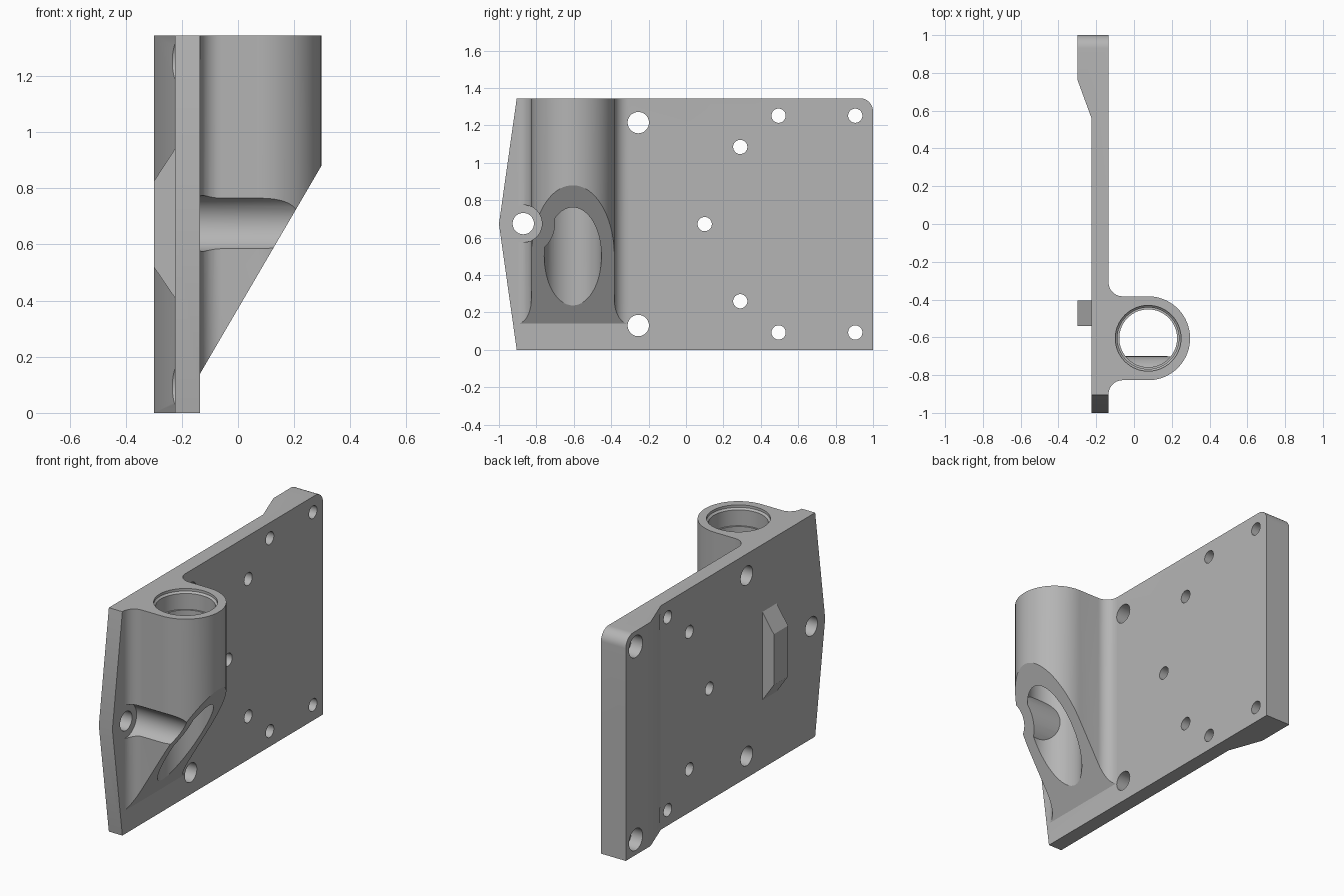
import bpy, bmesh, math
from mathutils import Vector

if "Cube" in bpy.data.objects:
    bpy.data.objects.remove(bpy.data.objects["Cube"], do_unlink=True)

grey = bpy.data.materials.new("machined grey")
grey.use_nodes = True
colour = (0.46, 0.46, 0.46, 1)
grey.diffuse_color = colour
grey.node_tree.nodes["Principled BSDF"].inputs["Base Color"].default_value = colour

H = 1.345                  # overall height
BACK, FACE = -0.225, -0.135  # plate surfaces
REAR = -0.30               # rear of the thick end and lug
BX, BY, BR = 0.075, -0.605, 0.222  # boss axis and radius
SCREW = (-0.87, 0.675)     # front screw position


def prism(name, points, axis, lo, hi):
    """Extrude a 2D outline along an axis between lo and hi."""
    place = {"x": lambda a, b, t: (t, a, b),
             "y": lambda a, b, t: (a, t, b),
             "z": lambda a, b, t: (a, b, t)}[axis]
    bm = bmesh.new()
    face = bm.faces.new([bm.verts.new(place(a, b, lo)) for a, b in points])
    top = bmesh.ops.extrude_face_region(bm, geom=[face])
    shift = Vector(place(0, 0, hi - lo))
    moved = [v for v in top["geom"] if isinstance(v, bmesh.types.BMVert)]
    bmesh.ops.translate(bm, verts=moved, vec=shift)
    bmesh.ops.recalc_face_normals(bm, faces=bm.faces)
    return finish(name, bm)


def finish(name, bm):
    mesh = bpy.data.meshes.new(name)
    bm.to_mesh(mesh)
    bm.free()
    mesh.materials.append(grey)
    ob = bpy.data.objects.new(name, mesh)
    bpy.context.collection.objects.link(ob)
    return ob


def arc(cx, cy, r, start, end, n):
    angles = [math.radians(start + (end - start) * i / n) for i in range(n + 1)]
    return [(cx + r * math.cos(a), cy + r * math.sin(a)) for a in angles]


def rod(name, y, z, r, lo, hi):
    """Round bar along x."""
    return prism(name, arc(y, z, r, 0, 352.5, 47), "x", lo, hi)


def combine(ob, tool, operation):
    """Boolean the tool into the object, then discard the tool."""
    mod = ob.modifiers.new("cut", "BOOLEAN")
    mod.operation, mod.solver, mod.object = operation, "EXACT", tool
    bpy.context.view_layer.update()
    graph = bpy.context.evaluated_depsgraph_get()
    mesh = bpy.data.meshes.new_from_object(ob.evaluated_get(graph))
    ob.modifiers.clear()
    ob.data = mesh
    bpy.data.objects.remove(tool, do_unlink=True)


# Plate, thick end and filleted boss share one plan outline
f = 0.075
plan = [(BACK, -1.0), (FACE, -1.0)]
plan += arc(FACE + f, BY - BR - f, f, 180, 90, 10)
plan += arc(BX, BY, BR, -90, 90, 48)
plan += arc(FACE + f, BY + BR + f, f, 270, 180, 10)
plan += [(FACE, 1), (REAR, 1), (REAR, 0.765), (BACK, 0.56)]
body = prism("mounting_bracket", plan, "z", 0, H)

# Side outline: pointed front edge and one rounded upper corner
side = [(-0.905, -0.1), (-0.905, 0), (-1, H / 2), (-0.905, H), (-0.905, H + 0.1),
        (0.93, H + 0.1), (0.93, H)]
side += arc(0.93, H - 0.07, 0.07, 90, 0, 12)[1:]
side += [(1, -0.1)]
combine(body, prism("side_outline", side, "x", -1, 1), "INTERSECT")

# Sloping underside of the boss
slope = 0.74 / 0.432
wedge = [(FACE, -0.2), (0.5, -0.2), (0.5, 0.14 + slope * (0.5 - FACE)), (FACE, 0.14)]
combine(body, prism("slope_cutter", wedge, "y", -1.2, 0.2), "DIFFERENCE")

# Stepped bore, turned from rings
bm = bmesh.new()
rings = []
for r, z in [(0.153, -0.1), (0.153, H - 0.12), (0.163, H - 0.12), (0.163, H - 0.025),
             (0.174, H - 0.015), (0.174, H + 0.1)]:
    rings.append([bm.verts.new((x, y, z)) for x, y in arc(BX, BY, r, 0, 354.375, 63)])
for low, high in zip(rings, rings[1:]):
    for i in range(64):
        j = (i + 1) % 64
        bm.faces.new((low[i], low[j], high[j], high[i]))
bm.faces.new(rings[0][::-1])
bm.faces.new(rings[-1])
bmesh.ops.recalc_face_normals(bm, faces=bm.faces)
bore = finish("bore_cutter", bm)
# Keep a wall around the screw channel where it meets the bore
combine(bore, rod("channel_wall", *SCREW, 0.17, -0.5, 0.6), "DIFFERENCE")
combine(body, bore, "DIFFERENCE")
combine(body, rod("screw_channel", *SCREW, 0.1, FACE, 0.6), "DIFFERENCE")

# Through holes, mirrored about mid height
large = [SCREW, (-0.255, 0.13), (-0.255, H - 0.13)]
small = [(0.10, H / 2)]
for y, z in [(0.29, 0.26), (0.495, 0.093), (0.905, 0.093)]:
    small += [(y, z), (y, H - z)]
for radius, spots in [(0.057, large), (0.038, small)]:
    for y, z in spots:
        combine(body, rod("hole_cutter", y, z, radius, -0.5, 0.0), "DIFFERENCE")

# Rear recesses at the corners and clearance cuts in the taper
for z in (0.093, H - 0.093):
    combine(body, rod("recess_cutter", 0.905, z, 0.065, -0.5, BACK), "DIFFERENCE")
    combine(body, rod("clearance_cutter", 0.495, z, 0.09, -0.5, BACK), "DIFFERENCE")

# Rear lug with sloping ends
lug = [(BACK + 0.02, 0.41), (BACK, 0.41), (REAR, 0.52), (REAR, 0.825),
       (BACK, 0.94), (BACK + 0.02, 0.94)]
combine(body, prism("rear_lug", lug, "y", -0.54, -0.405), "UNION")

for ob in bpy.context.selected_objects:
    ob.select_set(False)
body.select_set(True)
bpy.context.view_layer.objects.active = body
bpy.ops.object.shade_smooth_by_angle(angle=math.radians(25))
